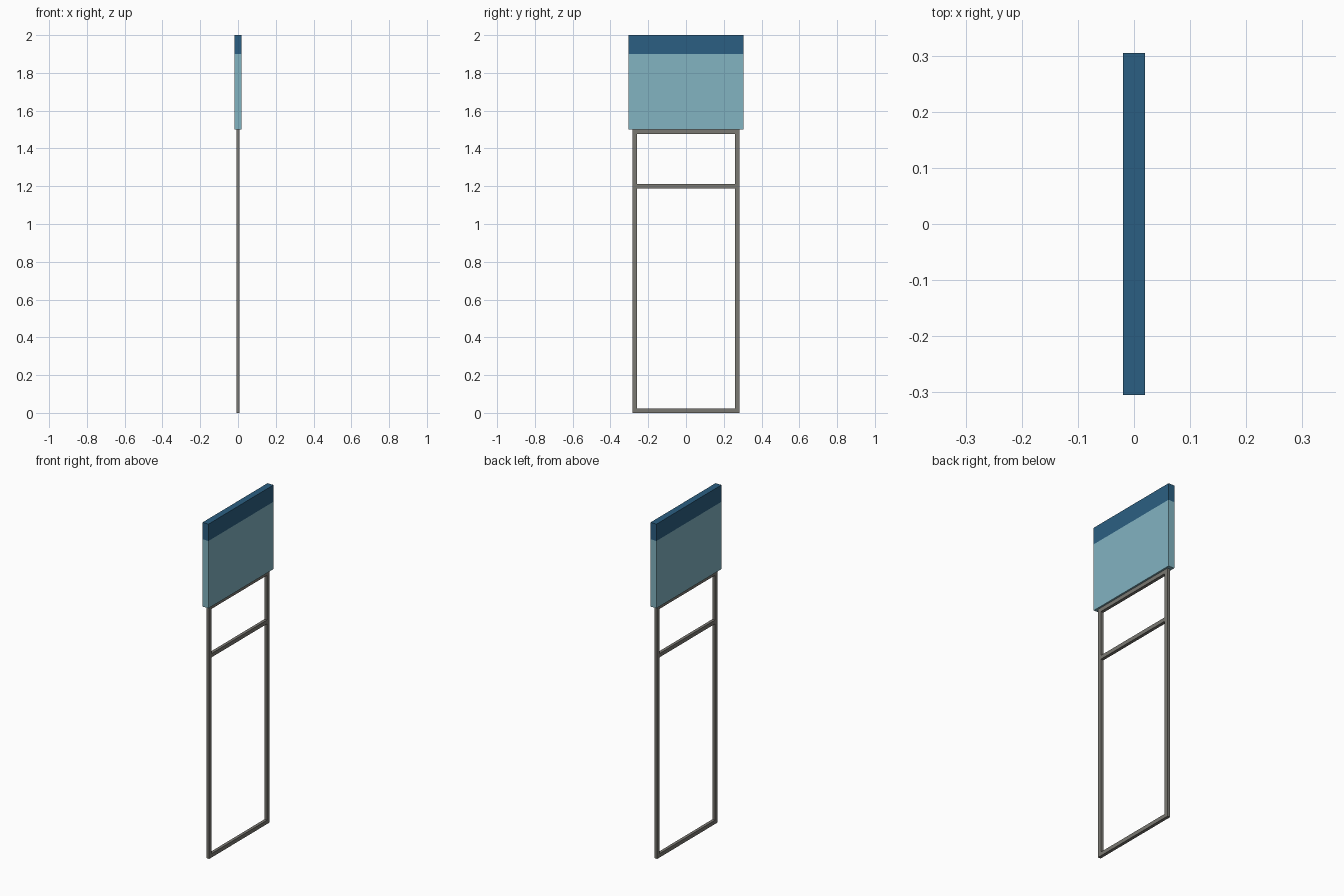
import bpy, bmesh
from mathutils import Vector

if "Cube" in bpy.data.objects:
    bpy.data.objects.remove(bpy.data.objects["Cube"])


def material(name, srgb):
    lin = [((c / 255 + 0.055) / 1.055) ** 2.4 for c in srgb]
    m = bpy.data.materials.new(name)
    m.diffuse_color = (*lin, 1)
    m.use_nodes = True
    m.node_tree.nodes["Principled BSDF"].inputs["Base Color"].default_value = m.diffuse_color
    return m


GREY = material("warm grey metal", (122, 120, 114))
LIGHT = material("light blue", (130, 179, 193))
DARK = material("dark blue", (43, 95, 130))


def box(name, lo, hi, mats, cut_z=None):
    """Box between two corners; faces above cut_z take the second material."""
    lo, hi = Vector(lo), Vector(hi)
    bm = bmesh.new()
    bmesh.ops.create_cube(bm, size=1)
    for v in bm.verts:
        v.co = (lo + hi) / 2 + v.co * (hi - lo)
    if cut_z is not None:
        bmesh.ops.bisect_plane(bm, geom=bm.verts[:] + bm.edges[:] + bm.faces[:],
                               plane_co=(0, 0, cut_z), plane_no=(0, 0, 1))
        for f in bm.faces:
            f.material_index = int(f.calc_center_median().z > cut_z)
    me = bpy.data.meshes.new(name)
    bm.to_mesh(me)
    bm.free()
    for m in mats:
        me.materials.append(m)
    ob = bpy.data.objects.new(name, me)
    bpy.context.collection.objects.link(ob)
    return ob


T = 0.009          # half depth of the tube
W = 0.023          # tube width
Y = 0.283          # outer half width of the frame
TOP = 1.5          # frame height

# Uprights
for side, name in ((-1, "left_upright"), (1, "right_upright")):
    a, b = sorted((side * Y, side * (Y - W)))
    box(name, (-T, a, 0), (T, b, TOP), [GREY])

# Cross rails fitted between the uprights
for name, z in (("bottom_rail", 0), ("middle_rail", 1.189), ("top_rail", TOP - W)):
    box(name, (-T, W - Y, z), (T, Y - W, z + W), [GREY])

# Sign panel with dark header band
box("sign_panel", (-0.0195, -0.305, TOP), (0.0195, 0.305, 2.0), [LIGHT, DARK], cut_z=1.9)
